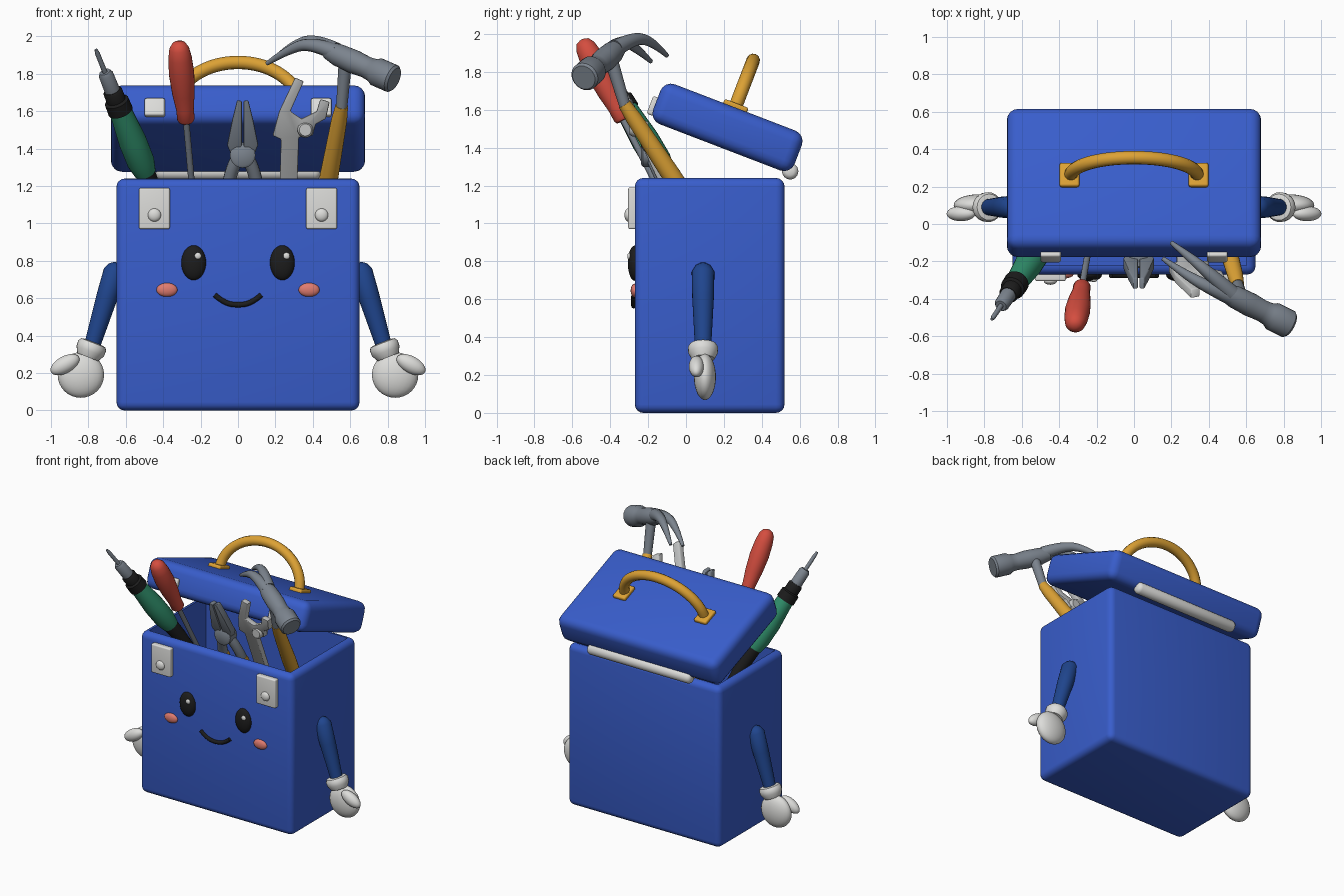
import bpy, bmesh, math
from mathutils import Matrix, Vector

if "Cube" in bpy.data.objects:
    bpy.data.objects.remove(bpy.data.objects["Cube"])


def material(name, *rgb):
    m = bpy.data.materials.new(name)
    m.use_nodes = True
    m.diffuse_color = (*rgb, 1)
    m.node_tree.nodes["Principled BSDF"].inputs["Base Color"].default_value = (*rgb, 1)
    return m


BLUE = material("blue", .04, .11, .6)
NAVY = material("navy", .014, .06, .27)
WHITE = material("white", .72, .72, .7)
PALE = material("pale steel", .55, .56, .56)
STEEL = material("steel", .2, .23, .27)
GOLD = material("gold", .72, .36, .035)
RED = material("red", .66, .075, .05)
GREEN = material("green", .03, .28, .15)
BLACK = material("black", .012, .012, .012)
PINK = material("pink", .74, .2, .16)
made = []


def add(name, bm, mat, matrix=Matrix()):
    bm.transform(matrix)
    bmesh.ops.recalc_face_normals(bm, faces=bm.faces)
    me = bpy.data.meshes.new(name)
    bm.to_mesh(me)
    bm.free()
    me.materials.append(mat)
    ob = bpy.data.objects.new(name, me)
    bpy.context.collection.objects.link(ob)
    made.append(ob)
    return ob


def box_mesh(size, bevel, segments=4):
    bm = bmesh.new()
    bmesh.ops.create_cube(bm, size=1, matrix=Matrix.Diagonal((*size, 1)))
    bmesh.ops.bevel(bm, geom=bm.edges[:], offset=bevel, segments=segments,
                    profile=.5, affect='EDGES')
    return bm


def block(name, loc, size, bevel, mat, frame=Matrix()):
    add(name, box_mesh(size, bevel), mat, frame @ Matrix.Translation(loc))


def ball(name, loc, radii, mat, turn=0):
    bm = bmesh.new()
    bmesh.ops.create_uvsphere(bm, u_segments=24, v_segments=16, radius=1)
    add(name, bm, mat, Matrix.Translation(loc) @ Matrix.Rotation(turn, 4, 'Y')
        @ Matrix.Diagonal((*radii, 1)))


def turned(name, a, b, profile, mat):
    """Lathe (position along a-b, radius) pairs around the line a-b."""
    a, b = Vector(a), Vector(b)
    spin = (b - a).to_track_quat('Z', 'Y')
    n, rings, bm = 24, [], bmesh.new()
    for t, r in profile:
        rings.append([bm.verts.new(a.lerp(b, t) + spin @ Vector(
            (r * math.cos(i * math.tau / n), r * math.sin(i * math.tau / n), 0)))
            for i in range(n)])
    for low, high in zip(rings, rings[1:]):
        for i in range(n):
            j = (i + 1) % n
            bm.faces.new((low[i], low[j], high[j], high[i]))
    bm.faces.new(rings[0])
    bm.faces.new(rings[-1])
    add(name, bm, mat)


def tube(name, points, radius, mat, end_scale=1, frame=Matrix()):
    cu = bpy.data.curves.new(name, 'CURVE')
    cu.dimensions = '3D'
    cu.bevel_depth, cu.bevel_resolution, cu.use_fill_caps = radius, 4, True
    sp = cu.splines.new('NURBS')
    sp.points.add(len(points) - 1)
    for i, p in enumerate(points):
        sp.points[i].co = (*p, 1)
        sp.points[i].radius = 1 + (end_scale - 1) * i / (len(points) - 1)
    sp.use_endpoint_u, sp.order_u, sp.resolution_u = True, 3, 8
    ob = bpy.data.objects.new(name, cu)
    bm = bmesh.new()
    me = bpy.data.meshes.new_from_object(ob)
    bm.from_mesh(me)
    bpy.data.objects.remove(ob)
    bpy.data.meshes.remove(me)
    add(name, bm, mat, frame)


def lean(z):
    """Depth of the leaning flat tools at height z."""
    return -.13 - .45 * (z - 1.24)


def plate(name, outline, thick, mat):
    bm = bmesh.new()
    face = bm.faces.new([bm.verts.new((x, lean(z) - thick / 2, z)) for x, z in outline])
    ext = bmesh.ops.extrude_face_region(bm, geom=[face])
    bmesh.ops.translate(bm, vec=(0, thick, 0),
                        verts=[v for v in ext["geom"] if isinstance(v, bmesh.types.BMVert)])
    bmesh.ops.bevel(bm, geom=bm.edges[:], offset=.007, segments=2, profile=.5, affect='EDGES')
    add(name, bm, mat)


# Open box with rounded edges and a hollow inside
bm = box_mesh((1.3, .79, 1.24), .045)
top = max(bm.faces, key=lambda f: f.calc_center_median().z + f.calc_area())
bmesh.ops.inset_region(bm, faces=[top], thickness=.004)
hole = bmesh.ops.extrude_face_region(bm, geom=[top])
bmesh.ops.translate(bm, vec=(0, 0, -1.18),
                    verts=[v for v in hole["geom"] if isinstance(v, bmesh.types.BMVert)])
bmesh.ops.delete(bm, geom=[top], context='FACES_ONLY') if top.is_valid else None
add("box", bm, BLUE, Matrix.Translation((0, .125, .62)))

# Tilted lid with handle and hinge
lid = Matrix.Translation((0, .219, 1.507)) @ Matrix.Rotation(math.radians(-21), 4, 'X')
block("lid", (0, 0, 0), (1.36, .8, .225), .06, BLUE, lid)
arc = [(-.34 * math.cos(a), 0, .11 + .27 * math.sin(a))
       for a in [math.pi * i / 16 for i in range(17)]]
tube("lid_handle", arc, .036, GOLD, frame=lid)
turned("hinge", (-.44, .55, 1.275), (.44, .55, 1.275),
       [(0, .02), (.01, .036), (.03, .043), (.97, .043), (.99, .036), (1, .02)], WHITE)

# Paired parts: clasps, face, arms, gloves
for side, s in (("left", 1), ("right", -1)):
    block(side + "_handle_foot", (s * .345, 0, .118), (.105, .135, .035), .012, GOLD, lid)
    block(side + "_lid_clasp", (s * .445, -.405, -.035), (.11, .04, .1), .012, WHITE, lid)
    block(side + "_clasp", (s * .447, -.28, 1.08), (.165, .05, .22), .01, WHITE)
    ball(side + "_clasp_button", (s * .447, -.305, 1.045), (.035, .02, .035), WHITE)
    ball(side + "_eye", (s * .237, -.27, .79), (.066, .037, .093), BLACK)
    ball(side + "_eye_glint", (s * .237 + .022, -.3, .826), (.018, .01, .018), WHITE)
    ball(side + "_cheek", (s * .38, -.27, .645), (.056, .022, .037), PINK)
    turned(side + "_arm", (s * .645, .09, .79), (s * .785, .09, .33),
           [(0, .015), (.03, .04), (.1, .06), (.4, .057), (1, .042)], NAVY)
    turned(side + "_cuff", (s * .772, .09, .365), (s * .803, .09, .285),
           [(0, .05), (.05, .07), (.25, .08), (.6, .078), (1, .06)], WHITE)
    ball(side + "_palm", (s * .84, .1, .19), (.124, .058, .122), WHITE, s * .2)
    ball(side + "_thumb", (s * .925, .055, .245), (.085, .04, .045), WHITE, s * .5)

tube("mouth", [(-.125, -.275, .618), (-.075, -.275, .575), (0, -.275, .562),
               (.075, -.275, .575), (.125, -.275, .618)], .014, BLACK)

# Soldering iron
tip, butt = (-.76, -.51, 1.93), (-.46, -.06, 1.18)
turned("iron_tip", tip, butt, [(0, .008), (.03, .013), (.2, .014)], STEEL)
turned("iron_barrel", tip, butt, [(.16, .03), (.18, .04), (.3, .042), (.32, .042)], STEEL)
turned("iron_collar", tip, butt,
       [(.29, .045), (.3, .052), (.36, .052), (.37, .066), (.44, .068)], BLACK)
turned("iron_grip", tip, butt,
       [(.44, .06), (.5, .064), (.65, .075), (.8, .074), (.88, .058)], GREEN)
turned("iron_sleeve", tip, butt, [(.87, .054), (1, .05), (1.25, .03)], BLACK)

# Screwdriver
top, neck = (-.318, -.55, 1.97), (-.277, -.33, 1.545)
turned("screwdriver_handle", top, neck,
       [(0, .012), (.02, .035), (.08, .053), (.2, .063), (.4, .068), (.65, .06),
        (.85, .047), (.97, .047), (1, .038)], RED)
turned("screwdriver_shaft", neck, (-.23, -.06, 1.02), [(0, .017), (1, .017)], STEEL)

# Pliers
for side, s in (("left", 1), ("right", -1)):
    plate("pliers_" + side + "_jaw",
          [(.025 + s * x, z) for x, z in ((.004, 1.655), (.03, 1.66), (.055, 1.56),
                                          (.083, 1.42), (.05, 1.34), (.004, 1.4))], .06, STEEL)
    path = [(.025 + s * x, lean(z), z) for x, z in ((.02, 1.36), (.065, 1.29), (.08, 1.18))]
    tube("pliers_" + side + "_leg", path, .035, STEEL)
    turned("pliers_" + side + "_grip", path[-1], (.025 + s * .09, lean(.9), .9),
           [(0, .036), (.1, .042), (.9, .042), (1, .02)], GOLD)
turned("pliers_pivot", (.025, lean(1.365) - .05, 1.365), (.025, lean(1.365) + .05, 1.365),
       [(0, .055), (.1, .068), (.9, .068), (1, .055)], STEEL)

# Adjustable wrench
plate("wrench", [(.215, .95), (.31, .95), (.325, 1.46), (.4, 1.47), (.415, 1.53), (.47, 1.56),
                 (.49, 1.65), (.44, 1.665), (.42, 1.6), (.34, 1.56), (.28, 1.6), (.352, 1.76),
                 (.305, 1.78), (.22, 1.6), (.185, 1.47), (.23, 1.45)], .05, PALE)
turned("wrench_knob", (.36, lean(1.5) - .05, 1.5), (.36, lean(1.5) + .05, 1.5),
       [(0, .032), (.15, .042), (.85, .042), (1, .032)], PALE)

# Hammer
neck, eye = (.555, -.325, 1.63), (.575, -.4, 1.88)
turned("hammer_handle", (.42, .17, .88), neck,
       [(0, .03), (.05, .045), (.5, .05), (.9, .042), (1, .034)], GOLD)
turned("hammer_neck", neck, eye, [(-.05, .03), (1, .036)], STEEL)
turned("hammer_head", (.835, -.54, 1.77), (.48, -.36, 1.925),
       [(0, .066), (.03, .077), (.26, .077), (.32, .063), (.42, .058), (.6, .064),
        (.85, .06), (1, .045)], STEEL)
tube("hammer_rear_claw", [(.52, -.37, 1.925), (.41, -.27, 1.985), (.29, -.17, 1.955),
                          (.2, -.1, 1.885)], .046, STEEL, .25)
tube("hammer_front_claw", [(.52, -.39, 1.915), (.39, -.335, 1.97), (.26, -.26, 1.925),
                           (.155, -.185, 1.855)], .046, STEEL, .25)

# Smooth shading with sharp edges kept
bpy.ops.object.select_all(action='DESELECT')
for ob in made:
    ob.select_set(True)
bpy.context.view_layer.objects.active = made[0]
bpy.ops.object.shade_smooth_by_angle(angle=math.radians(40))
